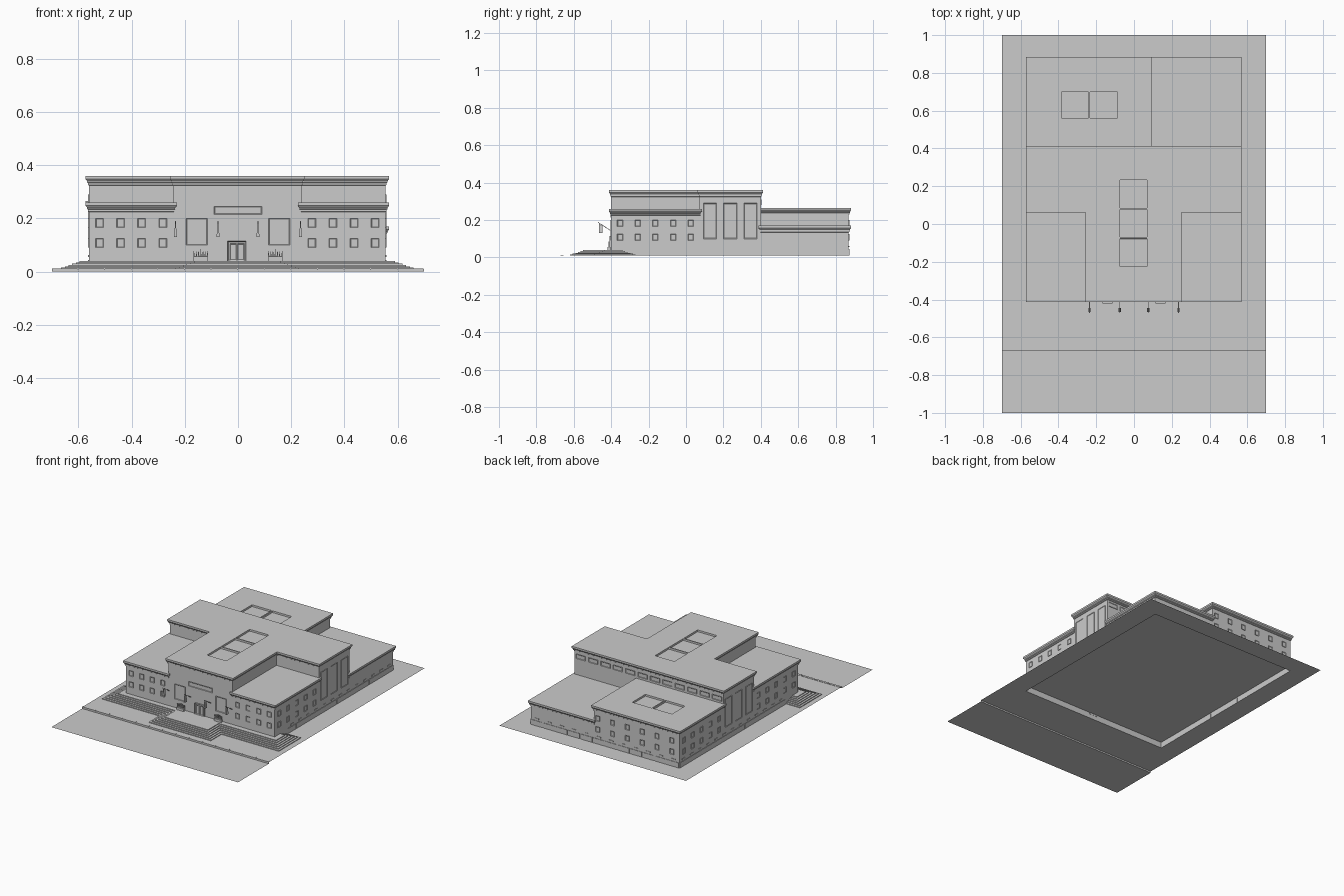
import bpy, bmesh
from mathutils import Vector

cube = bpy.data.objects.get("Cube")
if cube:
    bpy.data.objects.remove(cube, do_unlink=True)

stone = bpy.data.materials.new("pale grey stone")
stone.use_nodes = True
GREY = (0.6, 0.6, 0.6, 1)
stone.diffuse_color = GREY
stone.node_tree.nodes["Principled BSDF"].inputs["Base Color"].default_value = GREY

# Building footprint and main levels
X0, X1, Y0, Y1 = -0.56, 0.555, -0.40, 0.87
CX0, CX1, YF, YB, XB = -0.243, 0.238, 0.073, 0.40, 0.108
PAVE, FLOOR = 0.01, 0.05


def finish(bm, name):
    mesh = bpy.data.meshes.new(name)
    bm.to_mesh(mesh)
    bm.free()
    mesh.materials.append(stone)
    obj = bpy.data.objects.new(name, mesh)
    bpy.context.collection.objects.link(obj)
    return obj


def rect(x0, x1, y0, y1):
    return [(x0, y0), (x1, y0), (x1, y1), (x0, y1)]


def offset(outline, d):
    """Move every edge of a counter-clockwise right-angled outline outward by d."""
    out = []
    for i, p in enumerate(outline):
        p = Vector(p)
        a = (p - Vector(outline[i - 1])).normalized()
        b = (Vector(outline[(i + 1) % len(outline)]) - p).normalized()
        out.append(p + d * (Vector((a.y, -a.x)) + Vector((b.y, -b.x))))
    return out


def loft(outline, profile, top=True, bottom=False):
    """Stack offset copies of an outline; profile holds (offset, height)."""
    bm = bmesh.new()
    rings = [[bm.verts.new((p.x, p.y, z)) for p in offset(outline, d)] for d, z in profile]
    n = len(outline)
    for lo, hi in zip(rings, rings[1:]):
        for i in range(n):
            j = (i + 1) % n
            bm.faces.new((lo[i], lo[j], hi[j], hi[i]))
    if top:
        bm.faces.new(rings[-1])
    if bottom:
        bm.faces.new(rings[0][::-1])
    return bm


def slice_at(bm, axis, values):
    for v in values:
        co, no = Vector(), Vector()
        co[axis], no[axis] = v, 1
        geom = bm.verts[:] + bm.edges[:] + bm.faces[:]
        bmesh.ops.bisect_plane(bm, geom=geom, plane_co=co, plane_no=no)


def inside(f, x0, x1, y0, y1):
    c = f.calc_center_median()
    return x0 < c.x < x1 and y0 < c.y < y1


def add_box(bm, x0, x1, y0, y1, z0, z1):
    vs = bmesh.ops.create_cube(bm, size=1)["verts"]
    for v in vs:
        v.co = Vector(((x0 + x1) / 2 + v.co.x * (x1 - x0),
                       (y0 + y1) / 2 + v.co.y * (y1 - y0),
                       (z0 + z1) / 2 + v.co.z * (z1 - z0)))
    return vs


# Street, kerb and pavement as one folded sheet, open below the building
bm = bmesh.new()
path = [(-1, 0), (-0.67, 0), (-0.67, PAVE), (1, PAVE)]
rows = [[bm.verts.new((x, y, z)) for x in (-0.7, 0.7)] for y, z in path]
for a, b in zip(rows, rows[1:]):
    bm.faces.new((a[0], a[1], b[1], b[0]))
slice_at(bm, 0, (X0, X1))
slice_at(bm, 1, (Y0, Y1))
bmesh.ops.delete(bm, geom=[f for f in bm.faces if inside(f, X0, X1, Y0, Y1)], context="FACES")
finish(bm, "street_and_pavement")

# Kerb stones
bm = bmesh.new()
for i in range(14):
    x = -0.7 + i * 0.1
    add_box(bm, x, x + 0.097, -0.67, -0.655, PAVE, PAVE + 0.002)
finish(bm, "kerb_stones")

# Foundation wall with a small ledge
finish(loft(rect(X0, X1, Y0, Y1), [(0, PAVE), (0, FLOOR)], top=False), "foundation_wall")


# Building masses, each with a moulded cornice and optional sunken skylights
def mass(name, outline, height, skylights=()):
    h = height
    profile = [(0, FLOOR), (0, h - 0.036), (0.004, h - 0.034), (0.004, h - 0.027),
               (0.007, h - 0.025), (0.007, h - 0.02), (0.013, h - 0.012), (0.013, h)]
    bm = loft(outline, profile, bottom=True)
    if skylights:
        slice_at(bm, 0, sorted({v for s in skylights for v in s[:2]}))
        slice_at(bm, 1, sorted({v for s in skylights for v in s[2:]}))
        panes = [f for f in bm.faces if f.normal.z > 0.9 or f.calc_center_median().z > h - 1e-4]
        panes = [f for f in panes if any(inside(f, *s) for s in skylights)]
        bmesh.ops.recalc_face_normals(bm, faces=bm.faces[:])
        bmesh.ops.inset_individual(bm, faces=panes, thickness=0.0005, depth=-0.012)
    return finish(bm, name)


tee = [(CX0, Y0), (CX1, Y0), (CX1, YF), (X1, YF), (X1, YB), (X0, YB), (X0, YF), (CX0, YF)]
hall_lights = [(-0.075, 0.07, y, y + 0.147) for y in (-0.225, -0.07, 0.085)]
rear_lights = [(x, x + 0.145, 0.56, 0.70) for x in (-0.385, -0.232)]
mass("main_hall", tee, 0.36, hall_lights)
mass("right_front_wing", rect(X0, CX0, Y0, YF), 0.26)
mass("left_front_wing", rect(CX1, X1, Y0, YF), 0.26)
mass("tall_rear_block", rect(X0, XB - 0.026, YB, Y1), 0.265, rear_lights)
mass("low_rear_block", rect(XB - 0.026, X1, YB, Y1), 0.17)

# Front terrace: a flight of steps on every free side
terrace = [(-0.665, -0.505), (-0.235, -0.505), (-0.235, -0.62), (0.23, -0.62),
           (0.23, -0.505), (0.66, -0.505), (0.66, -0.27), (-0.665, -0.27)]
stairs = []
for i in range(6):
    z = PAVE + i * 0.005
    stairs += [(-0.014 * i, z), (-0.014 * i, z + 0.005)]
bm = loft(terrace, stairs)
slice_at(bm, 0, (X0, X1))
slice_at(bm, 1, (Y0,))
bmesh.ops.delete(bm, geom=[f for f in bm.faces if inside(f, X0, X1, Y0, Y1)], context="FACES")
finish(bm, "terrace_steps")


# Wall panels: thin plates with a sunken pane, set along a wall
def wall_panels(name, axis, side, wall, centres, z0, z1, width, sunk=0.002, thick=0.003):
    bm = bmesh.new()
    lo, hi = sorted((wall - side * 0.001, wall + side * thick))
    for c in centres:
        a, b = c - width / 2, c + width / 2
        if axis == 0:
            add_box(bm, lo, hi, a, b, z0, z1)
        else:
            add_box(bm, a, b, lo, hi, z0, z1)
    bm.normal_update()
    fronts = [f for f in bm.faces if f.normal[axis] * side > 0.9]
    if sunk:
        bmesh.ops.inset_individual(bm, faces=fronts, thickness=0.004, depth=-sunk)
    finish(bm, name)


def spread(a, b, n):
    return [a + (b - a) * (i + 0.5) / n for i in range(n)]


for z in (0.09, 0.165):
    for x0, x1, label in ((X0, CX0, "right"), (CX1, X1, "left")):
        wall_panels(label + "_wing_front_windows", 1, -1, Y0, spread(x0, x1, 4), z, z + 0.035, 0.03)
    for s, x, label in ((-1, X0, "right"), (1, X1, "left")):
        wall_panels(label + "_wing_side_windows", 0, s, x, spread(Y0, YF, 5), z, z + 0.035, 0.03)
    wall_panels("rear_block_side_windows", 0, -1, X0, spread(YB, Y1, 5), z, z + 0.035, 0.03)
    wall_panels("rear_block_back_windows", 1, 1, Y1, spread(X0, XB, 6), z, z + 0.035, 0.03)

# Hall side windows and the high window band over the rear roofs
for s, x, label in ((-1, X0, "right"), (1, X1, "left")):
    wall_panels(label + "_hall_windows", 0, s, x, spread(YF, YB, 3), 0.1, 0.29, 0.07)
wall_panels("rear_high_windows", 1, 1, YB, spread(X0, X1, 12), 0.28, 0.31, 0.07)

# Stone blocks around the base with a narrow cap above each joint
for axis, s, wall, a, b in ((0, -1, X0, -0.26, Y1), (0, 1, X1, -0.26, Y1), (1, 1, Y1, X0, X1)):
    n = round((b - a) / 0.09)
    wall_panels("base_blocks", axis, s, wall, spread(a, b, n), PAVE, 0.044, 0.086, sunk=0)
    wall_panels("base_vents", axis, s, wall, spread(a, b, n), 0.055, 0.062, 0.03, sunk=0)

# Front entrance: tall windows, door and blank sign panel
wall_panels("tall_front_windows", 1, -1, Y0, (-0.155, 0.155), 0.1, 0.2, 0.08)
wall_panels("sign_panel", 1, -1, Y0, (0,), 0.215, 0.245, 0.18)
wall_panels("door_surround", 1, -1, Y0, (-0.004,), 0.04, 0.115, 0.07, thick=0.008, sunk=0.004)
wall_panels("door_leaves", 1, -1, Y0, (-0.018, 0.011), 0.042, 0.105, 0.026, thick=0.007)

# Planters with pointed leaves beside the door
bm = bmesh.new()
for x in (-0.14, 0.14):
    add_box(bm, x - 0.027, x + 0.027, Y0 - 0.02, Y0 - 0.004, 0.04, 0.056)
    for i in range(7):
        dx = (i - 3) * 0.008
        leaf = add_box(bm, x + dx - 0.003, x + dx + 0.003, Y0 - 0.014, Y0 - 0.008, 0.055, 0.085)
        for v in leaf:
            if v.co.z > 0.07:
                v.co.x = x + dx * 1.1
                v.co.z -= abs(dx) * 0.3
finish(bm, "planters")

# Four slanted flagpoles with hanging flags
for x in (-0.235, -0.075, 0.075, 0.235):
    bm = bmesh.new()
    for v in add_box(bm, x - 0.002, x + 0.002, Y0 - 0.07, Y0, 0.14, 0.144):
        v.co.z += (Y0 - v.co.y) * 0.65
    for v in add_box(bm, x - 0.006, x + 0.006, Y0 - 0.066, Y0 - 0.046, 0.13, 0.18):
        if v.co.z > 0.15:
            v.co.x = x + (v.co.x - x) * 0.2
            v.co.z += (Y0 - 0.066 < v.co.y - 0.001) * -0.012
    finish(bm, "flag_and_pole")
